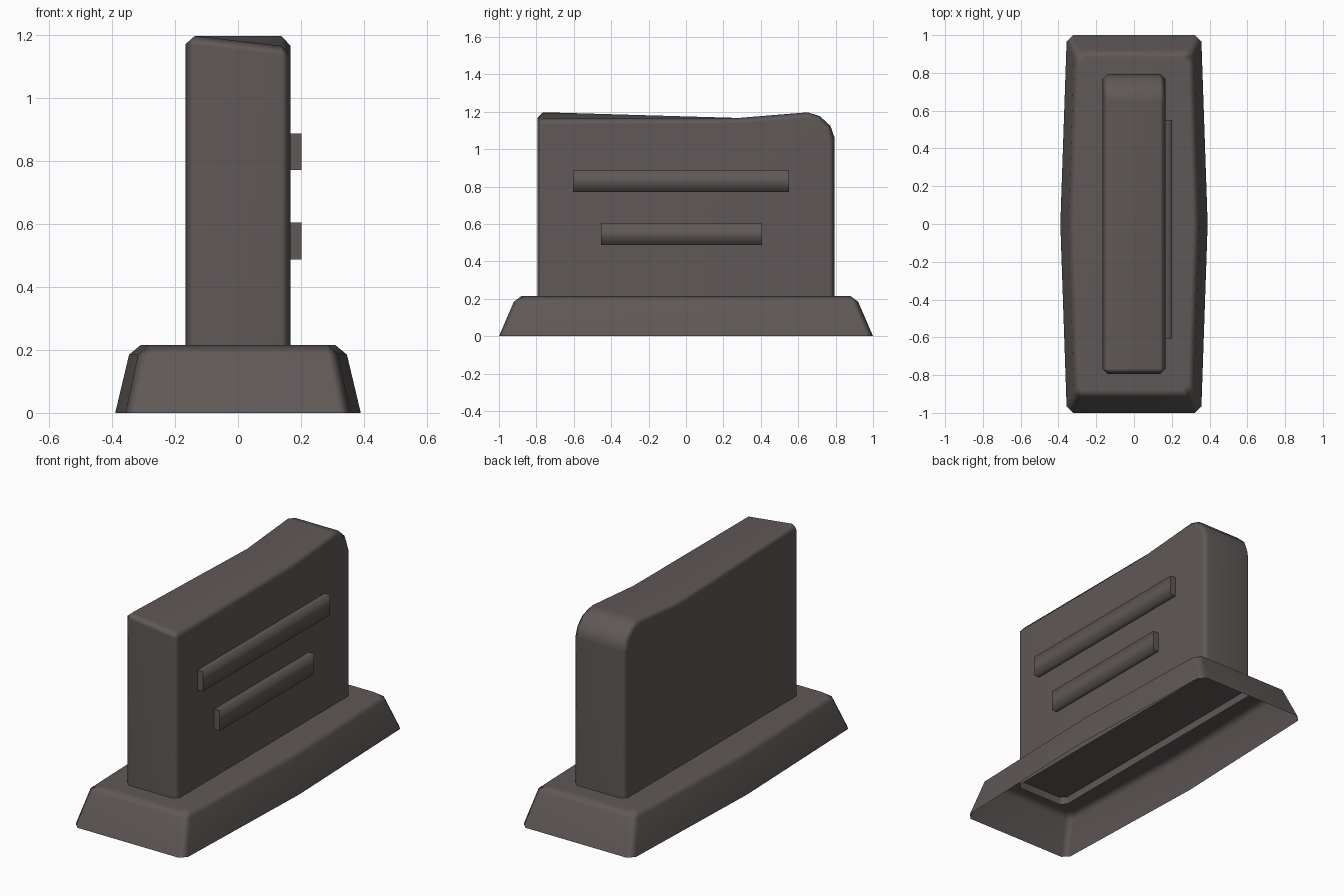
import bpy, bmesh, math

if "Cube" in bpy.data.objects:
    bpy.data.objects.remove(bpy.data.objects["Cube"])

stone = bpy.data.materials.new("dark warm grey stone")
stone.diffuse_color = (0.115, 0.098, 0.096, 1)
stone.use_nodes = True
stone.node_tree.nodes["Principled BSDF"].inputs["Base Color"].default_value = stone.diffuse_color


def finish(bm, name, angle=50, weighted=True):
    bmesh.ops.recalc_face_normals(bm, faces=bm.faces)
    me = bpy.data.meshes.new(name)
    bm.to_mesh(me)
    bm.free()
    me.materials.append(stone)
    ob = bpy.data.objects.new(name, me)
    bpy.context.collection.objects.link(ob)
    bpy.ops.object.select_all(action='DESELECT')
    ob.select_set(True)
    bpy.context.view_layer.objects.active = ob
    bpy.ops.object.shade_smooth_by_angle(angle=math.radians(angle))
    if weighted:
        ob.modifiers.new("weighted", 'WEIGHTED_NORMAL').keep_sharp = True
    return ob


# Plinth: hollow flared base, open underneath, sides bowed in the middle
bm = bmesh.new()
rings = []
for mid, side, y, z in [(.39, .357, 1, 0), (.346, .318, .92, .185), (.31, .285, .88, .215)]:
    c = .035
    half = [(side - c, -y), (side, -y + c), (mid, 0), (side, y - c), (side - c, y)]
    pts = half + [(-px, -py) for px, py in half]
    rings.append([bm.verts.new((px, py, z)) for px, py in pts])
for a, b in zip(rings, rings[1:]):
    for i in range(10):
        j = (i + 1) % 10
        bm.faces.new((a[i], a[j], b[j], b[i]))
bm.faces.new(rings[-1])
bmesh.ops.recalc_face_normals(bm, faces=bm.faces)
finish(bm, "plinth")

# Slab: side profile (y, z left, z right) swept across x, open underneath
bm = bmesh.new()
profile = [(-.795, .17, .17), (-.795, 1.202, 1.162), (.28, 1.167, 1.167), (.65, 1.197, 1.197),
           (.715, 1.177, 1.177), (.772, 1.125, 1.125), (.795, 1.06, 1.06), (.795, .17, .17)]
left = [bm.verts.new((-.167, y, zl)) for y, zl, zr in profile]
right = [bm.verts.new((.167, y, zr)) for y, zl, zr in profile]
bm.faces.new(left)
bm.faces.new(right[::-1])
for i in range(7):
    bm.faces.new((left[i], right[i], right[i + 1], left[i + 1]))
bmesh.ops.recalc_face_normals(bm, faces=bm.faces)
rim = [e for e in bm.edges if abs(e.verts[0].co.x - e.verts[1].co.x) < .01
       and max(v.co.z for v in e.verts) > .2]
rim.append(bm.edges.get((left[1], right[1])))
bmesh.ops.bevel(bm, geom=rim, offset=.03, segments=1, affect='EDGES')
finish(bm, "slab")


# Raised bars on the right face, softly shaded along their length
def bar(name, y0, y1, z0, z1):
    bm = bmesh.new()
    section = [(.16, z0), (.201, z0), (.201, z1), (.16, z1)]
    a = [bm.verts.new((x, y0, z)) for x, z in section]
    b = [bm.verts.new((x, y1, z)) for x, z in section]
    for i in range(3):
        bm.faces.new((a[i], a[i + 1], b[i + 1], b[i]))
    ends = [bm.faces.new(a), bm.faces.new(b)]
    ob = finish(bm, name, 100, False)
    for e in ob.data.edges:      # crisp end caps
        ys = {round(ob.data.vertices[v].co.y, 3) for v in e.vertices}
        e.use_edge_sharp = len(ys) == 1


bar("upper_bar", -.605, .55, .772, .888)
bar("lower_bar", -.455, .405, .488, .605)
